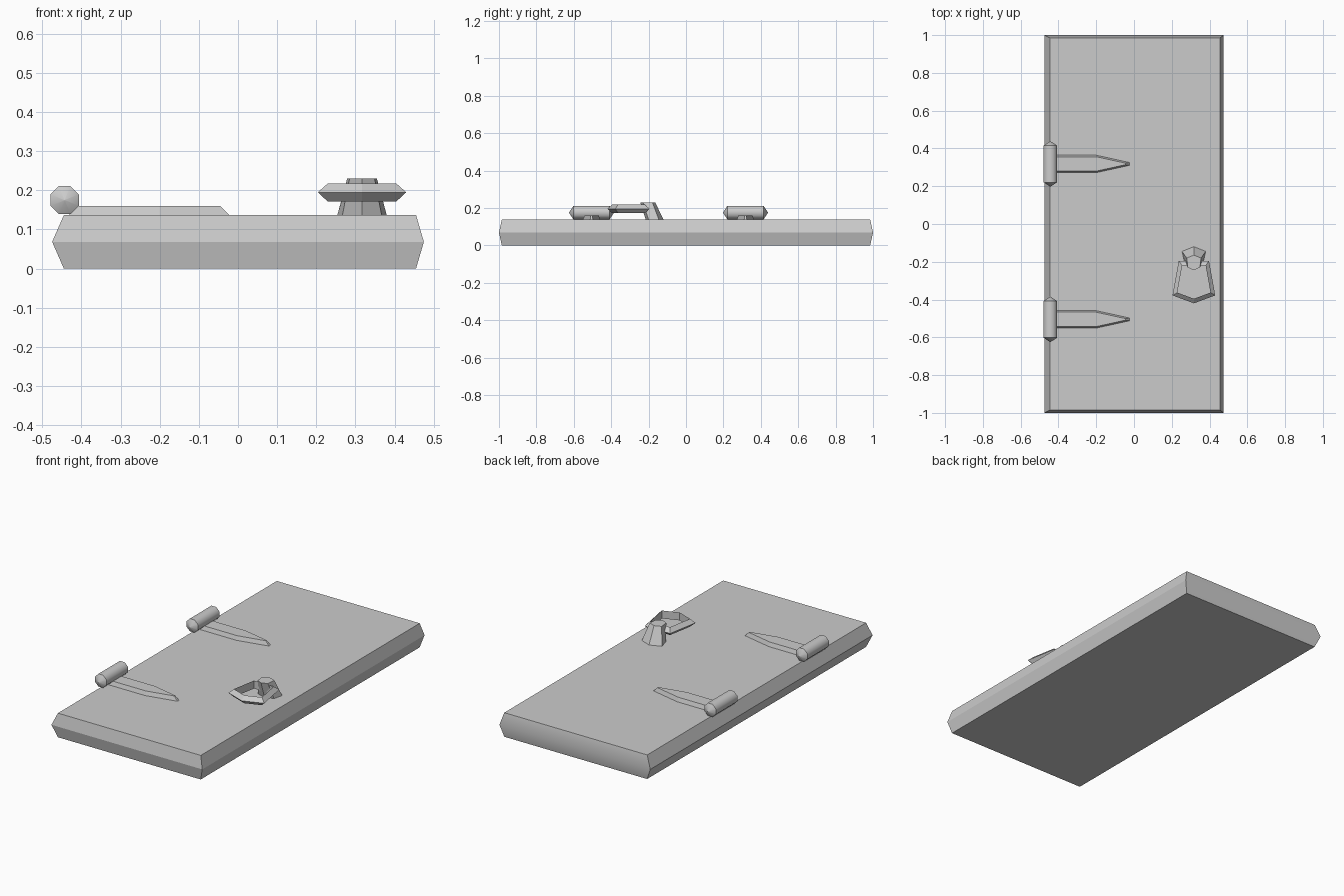
import bpy
import math

cube = bpy.data.objects.get("Cube")
if cube:
    bpy.data.objects.remove(cube, do_unlink=True)

GREY = (0.6, 0.6, 0.6, 1)
mat = bpy.data.materials.new("plain grey")
mat.use_nodes = True
mat.diffuse_color = GREY
mat.node_tree.nodes["Principled BSDF"].inputs["Base Color"].default_value = GREY


def loft(name, loops, closed=False, smooth=None):
    """Skin a stack of equal loops, capped at both ends or joined into a ring."""
    n, m = len(loops[0]), len(loops)
    faces = []
    for k in range(m if closed else m - 1):
        a, b = k * n, (k + 1) % m * n
        faces += [(a + i, a + (i + 1) % n, b + (i + 1) % n, b + i) for i in range(n)]
    if not closed:
        faces += [tuple(reversed(range(n))), tuple(range((m - 1) * n, m * n))]
    mesh = bpy.data.meshes.new(name)
    mesh.from_pydata([p for loop in loops for p in loop], [], faces)
    mesh.materials.append(mat)
    obj = bpy.data.objects.new(name, mesh)
    bpy.context.collection.objects.link(obj)
    if smooth:
        bpy.ops.object.select_all(action="DESELECT")
        obj.select_set(True)
        bpy.context.view_layer.objects.active = obj
        bpy.ops.object.shade_smooth_by_angle(angle=math.radians(smooth))
    return obj


def rectangle(x0, x1, y, z):
    return [(x0, -y, z), (x1, -y, z), (x1, y, z), (x0, y, z)]


# Door slab with pointed edges; only the back end is softly shaded
TOP = 0.137
slab = loft("door_slab", [rectangle(-0.445, 0.455, 0.985, 0),
                          rectangle(-0.475, 0.475, 1, TOP / 2),
                          rectangle(-0.445, 0.455, 0.985, TOP)])
for face in slab.data.polygons:
    face.use_smooth = face.normal.y > 0.8


# Hinges: eight-sided barrel with pointed ends and a tapering strap
def barrel_loop(y, radius):
    angles = [math.radians(22.5 + 45 * i) for i in range(8)]
    return [(-0.443 + radius * math.sin(a), y, 0.175 + radius * math.cos(a)) for a in angles]


def strap_loop(y, z, half, tip_x, tip_half):
    side = [(-0.43, half), (-0.2, half), (tip_x, tip_half)]
    return [(x, y - h, z) for x, h in side] + [(x, y + h, z) for x, h in reversed(side)]


for label, y in (("front", -0.505), ("back", 0.318)):
    loft(label + "_hinge_barrel",
         [barrel_loop(y + d, r) for d, r in
          ((-0.12, 0.001), (-0.097, 0.039), (0.097, 0.039), (0.12, 0.001))], smooth=46)
    loft(label + "_hinge_strap", [strap_loop(y, TOP - 0.005, 0.048, -0.018, 0.008),
                                  strap_loop(y, 0.16, 0.038, -0.045, 0.004)])

# Knocker mount: six-sided block leaning forward over the ring
KX = 0.317


def mount_loop(z, back, shoulder, shoulder_half, front, front_half, tip):
    return [(KX, tip, z), (KX + front_half, front, z), (KX + shoulder_half, shoulder, z),
            (KX, back, z), (KX - shoulder_half, shoulder, z), (KX - front_half, front, z)]


loft("knocker_mount", [mount_loop(TOP, -0.12, -0.145, 0.063, -0.2, 0.05, -0.215),
                       mount_loop(0.23, -0.165, -0.18, 0.038, -0.23, 0.032, -0.245)])


# Knocker ring: five-sided loop with a pointed outer rim
def ring_loop(z, scale):
    outline = [(0, -0.11), (0.113, -0.068), (0.08, 0.115), (-0.08, 0.115), (-0.113, -0.068)]
    return [(KX + x * scale, -0.31 + y * scale, z) for x, y in outline]


loft("knocker_ring", [ring_loop(0.195, 1), ring_loop(0.217, 0.78), ring_loop(0.172, 0.78)],
     closed=True)
slab.select_set(False)
